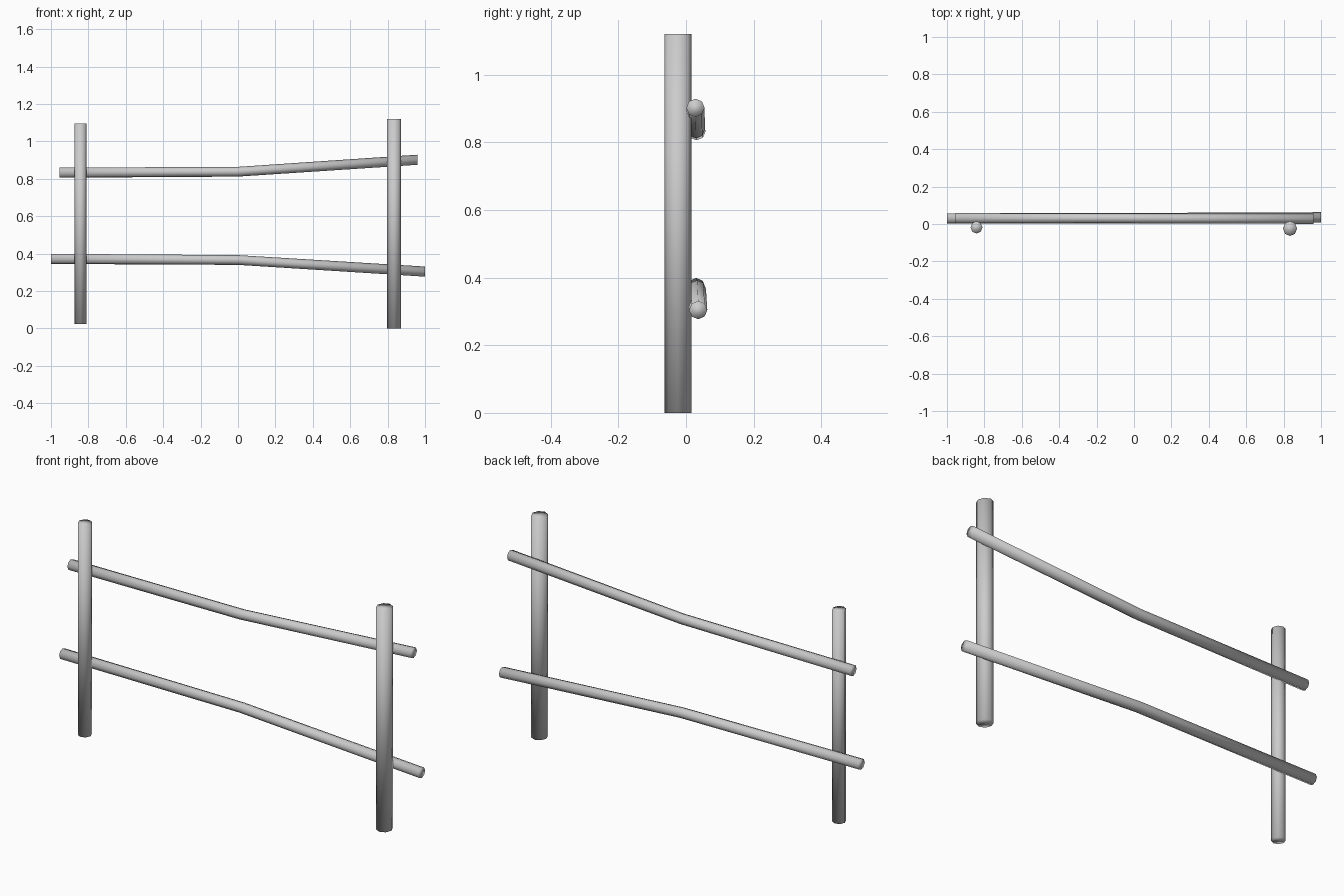
import bpy, bmesh
from math import cos, sin, pi
from mathutils import Vector

if "Cube" in bpy.data.objects:
    bpy.data.objects.remove(bpy.data.objects["Cube"])

SIDES = 8


def pole(name, stations, u, v):
    """Capped eight-sided pole; stations are (centre, radius_u, radius_v)."""
    u, v = Vector(u), Vector(v)
    bm = bmesh.new()
    rings = []
    for centre, ru, rv in stations:
        rings.append([bm.verts.new(Vector(centre)
                                   + u * ru * cos(2 * pi * i / SIDES)
                                   + v * rv * sin(2 * pi * i / SIDES))
                      for i in range(SIDES)])
    for a, b in zip(rings, rings[1:]):
        for i in range(SIDES):
            j = (i + 1) % SIDES
            bm.faces.new((a[i], a[j], b[j], b[i]))
    bm.faces.new(rings[0][::-1])
    bm.faces.new(rings[-1])
    bmesh.ops.recalc_face_normals(bm, faces=bm.faces)
    for f in bm.faces:
        f.smooth = True
    mesh = bpy.data.meshes.new(name)
    bm.to_mesh(mesh)
    bm.free()
    obj = bpy.data.objects.new(name, mesh)
    bpy.context.collection.objects.link(obj)


def post(name, x, y, z0, z1, rx, ry):
    pole(name, [((x, y, z0), rx, ry), ((x, y, z1), rx, ry)],
         (1, 0, 0), (0, 1, 0))


def rail(name, points):
    pole(name, [(p, r, r) for p, r in zip(points, (0.027, 0.026, 0.027))],
         (0, 1, 0), (0, 0, 1))


# Upright posts
post("left_post", -0.842, -0.018, 0.025, 1.095, 0.032, 0.033)
post("right_post", 0.834, -0.024, 0.0, 1.12, 0.038, 0.040)

# Bent rails behind the posts
rail("lower_rail", [(-1.0, 0.030, 0.372), (0, 0.033, 0.366), (1.0, 0.036, 0.304)])
rail("upper_rail", [(-0.955, 0.031, 0.833), (0, 0.030, 0.838), (0.96, 0.028, 0.902)])
